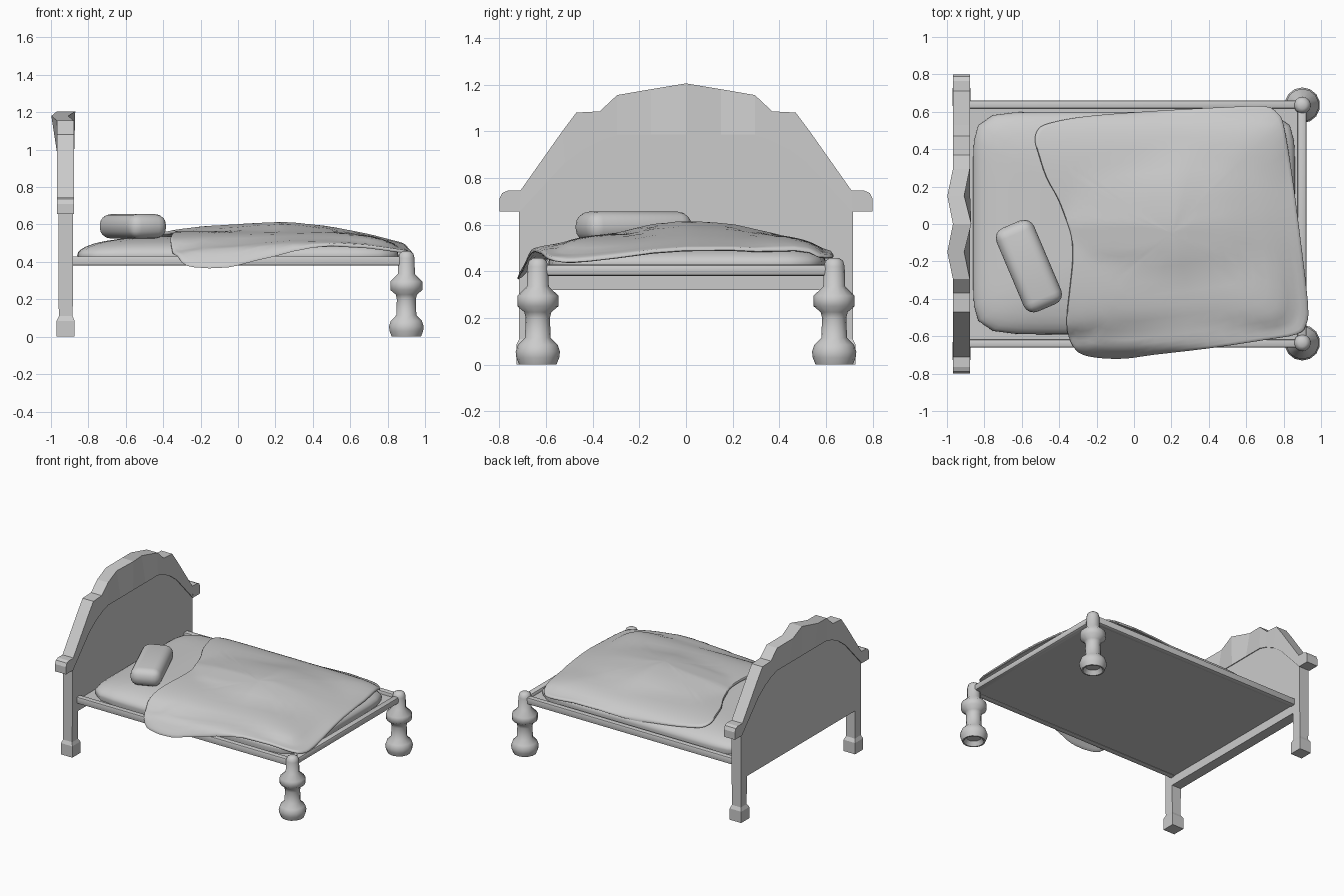
import bpy, bmesh, math
from mathutils import Vector, Matrix

if "Cube" in bpy.data.objects:
    bpy.data.objects.remove(bpy.data.objects["Cube"])

grey = bpy.data.materials.new("plain grey")
grey.diffuse_color = (0.6, 0.6, 0.6, 1)
grey.use_nodes = True
grey.node_tree.nodes["Principled BSDF"].inputs["Base Color"].default_value = grey.diffuse_color


def finish(name, bm, smooth=None):
    bmesh.ops.recalc_face_normals(bm, faces=bm.faces)
    me = bpy.data.meshes.new(name)
    bm.to_mesh(me)
    bm.free()
    ob = bpy.data.objects.new(name, me)
    bpy.context.collection.objects.link(ob)
    me.materials.append(grey)
    if smooth:
        bpy.ops.object.select_all(action='DESELECT')
        bpy.context.view_layer.objects.active = ob
        ob.select_set(True)
        bpy.ops.object.shade_smooth_by_angle(angle=math.radians(smooth))
    return ob


def loft(name, rings, smooth=None):
    """Closed skin through rings of equal point count, capped at both ends."""
    bm = bmesh.new()
    rows = [[bm.verts.new(p) for p in ring] for ring in rings]
    n = len(rows[0])
    for a, b in zip(rows, rows[1:]):
        for i in range(n):
            j = (i + 1) % n
            bm.faces.new((a[i], a[j], b[j], b[i]))
    bm.faces.new(rows[0])
    bm.faces.new(rows[-1])
    return finish(name, bm, smooth)


def rect(x0, x1, y0, y1, z):
    return [(x0, y0, z), (x1, y0, z), (x1, y1, z), (x0, y1, z)]


def box(name, x0, x1, y0, y1, z0, z1, bevel=0.0):
    bm = bmesh.new()
    bmesh.ops.create_cube(bm, size=1)
    for v in bm.verts:
        v.co = ((x0 + x1) / 2 + v.co.x * (x1 - x0), (y0 + y1) / 2 + v.co.y * (y1 - y0),
                (z0 + z1) / 2 + v.co.z * (z1 - z0))
    if bevel:
        bmesh.ops.bevel(bm, geom=bm.edges[:], offset=bevel, segments=2, profile=0.5, affect='EDGES')
    return finish(name, bm, 35 if bevel else None)


def interp(x, pts):
    """Smooth interpolation through (x, value) points."""
    if x <= pts[0][0]:
        return pts[0][1]
    for (a, va), (b, vb) in zip(pts, pts[1:]):
        if x <= b:
            return va + (vb - va) * (x - a) / (b - a)
    return pts[-1][1]


# Headboard: half profiles (y, z) for the crest and the panel below it
outer = [(0, 1.205), (.15, 1.18), (.295, 1.155), (.37, 1.085), (.47, 1.08), (.53, 1.0), (.71, .745)]
inner = [(0, .985), (.15, .985), (.295, .985), (.36, .965), (.44, .925), (.52, .865), (.715, .655)]


def both(half):
    return [(-y, z) for y, z in half[:0:-1]] + half


def wave(y):
    return -.03 if abs(abs(y) - .15) < .01 else 0.0


# Crest frame, its top edge rippling backwards
loft("headboard_crest", [
    [(-.968 + wave(yo), yo, zo), (-.878 + wave(yo) + (.008 if yo == 0 else 0), yo, zo),
     (-.876, yi, zi), (-.968, yi, zi)]
    for (yo, zo), (yi, zi) in zip(both(outer), both(inner))])

# Panel
panel = [(-.715, .32)] + both(inner) + [(.715, .32)]
loft("headboard_panel", [[(x, y, z) for y, z in panel] for x in (-.96, -.882)])

arm = [(.709, .745), (.765, .745), (.788, .735), (.8, .71), (.8, .655), (.713, .655)]
for s, side in ((-1, "front"), (1, "back")):
    # Arm stub on the headboard shoulder
    loft(f"headboard_arm_{side}", [[(x, s * y, z) for y, z in arm] for x in (-.968, -.876)])

    # Headboard leg with block foot
    def sec(x0, x1, y0, y1, z):
        return rect(x0, x1, min(s * y0, s * y1), max(s * y0, s * y1), z)
    loft(f"headboard_leg_{side}", [sec(-.97, -.874, .63, .727, 0), sec(-.97, -.874, .63, .727, .085),
                                   sec(-.958, -.884, .645, .715, .11), sec(-.96, -.882, .645, .715, .32)])

    # Turned foot post with a hollow base
    prof = [(.05, .03), (.07, .0), (.08, .0), (.092, .03), (.095, .055), (.085, .085), (.055, .115),
            (.052, .2), (.058, .225), (.088, .25), (.088, .295), (.047, .335), (.045, .42), (.038, .445),
            (.02, .457)]
    loft(f"foot_post_{side}", [[(.9 + r * math.cos(a), s * .635 + r * math.sin(a), z)
                                for a in (math.tau * (i + .5) / 14 for i in range(14))] for r, z in prof], 50)

    # Side rail
    box(f"side_rail_{side}", -.89, .9, min(s * .617, s * .66), max(s * .617, s * .66), .38, .43, .008)

box("foot_rail", .873, .923, -.63, .63, .38, .43, .016)
box("bed_base", -.885, .885, -.63, .63, .385, .405)

# Mattress: superellipse rings with a softly crowned top
MP = 10


def mattress_top(x, y):
    r = ((abs(x) / .86) ** MP + (abs((y - .005) / .595)) ** MP) ** (1 / MP)
    return .435 + .105 * math.sqrt(max(0, 1 - r ** 4))


def mattress_ring(t, z=None):
    ring = []
    for i in range(64):
        a = math.tau * (i + .5) / 64
        c, sn = math.cos(a), math.sin(a)
        k = t / (abs(c) ** MP + abs(sn) ** MP) ** (1 / MP)
        x, y = .86 * c * k, .005 + .595 * sn * k
        ring.append((x, y, mattress_top(x, y) if z is None else z))
    return ring


loft("mattress", [mattress_ring(.99, .4)] +
     [mattress_ring(t) for t in (1, .995, .98, .95, .9, .83, .72, .55, .3, .03)], 50)

# Pillow, turned on the mattress
bm = bmesh.new()
bmesh.ops.create_cube(bm, size=1, matrix=Matrix.Diagonal((.218, .485, .13, 1)))
bmesh.ops.bevel(bm, geom=bm.edges[:], offset=.058, segments=4, profile=.5, affect='EDGES')
bm.transform(Matrix.Translation((-.562, -.225, .59)) @ Matrix.Rotation(math.radians(23), 4, 'Z'))
finish("pillow", bm, 50)

# Blanket: outline seen from above, draped by crest height minus sideways drop
outline = [(-.51, .51), (-.53, .45), (-.51, .37), (-.47, .25), (-.41, .14), (-.37, .04), (-.335, -.07),
           (-.33, -.2), (-.345, -.35), (-.36, -.5), (-.35, -.6), (-.3, -.685), (-.2, -.715), (-.05, -.72),
           (.1, -.70), (.4, -.665), (.7, -.62), (.87, -.59), (.92, -.54), (.93, -.42), (.88, 0),
           (.84, .3), (.8, .53), (.77, .59), (.70, .63), (.5, .625), (.2, .61), (-.1, .59), (-.3, .57),
           (-.45, .54)]
crest = [(-.53, .545), (-.35, .57), (-.2, .59), (0, .602), (.23, .618), (.5, .59), (.7, .55), (.9, .497), (.93, .48)]
drop = [(-.72, .215), (-.69, .175), (-.66, .13), (-.6, .11), (-.5, .095), (-.3, .055), (-.15, .017), (0, 0),
        (.2, .015), (.4, .06), (.55, .11), (.63, .148)]


def blanket_top(x, y):
    f = interp(x, crest) - interp(y, drop) * interp(x, [(.2, 1), (.93, .3)])
    r = max(abs(x) / .86, abs(y - .005) / .595)
    return max(f, mattress_top(x, y) + .025) if r < 1 else f


def smooth_loop(pts, sub=3):
    pts = [Vector(p) for p in pts]
    out, n = [], len(pts)
    for i in range(n):
        a, b, c, d = (pts[(i + k) % n] for k in (-1, 0, 1, 2))
        for k in range(sub):
            t = k / sub
            out.append(.5 * (2 * b + (c - a) * t + (2 * a - 5 * b + 4 * c - d) * t * t
                             + (3 * b - a - 3 * c + d) * t ** 3))
    return out


edge, mid = smooth_loop(outline), Vector((.2, -.05))


def blanket_ring(t, lower=0.0):
    pts = [mid + (p - mid) * t for p in edge]
    return [(p.x, p.y, blanket_top(p.x, p.y) - lower) for p in pts]


steps = [.03, .15, .27, .39, .5, .6, .7, .78, .85, .9, .94, .975, .993]
loft("blanket", [blanket_ring(t, .018) for t in steps] + [blanket_ring(1, .013), blanket_ring(1, .005)]
     + [blanket_ring(t) for t in reversed(steps)], 50)
